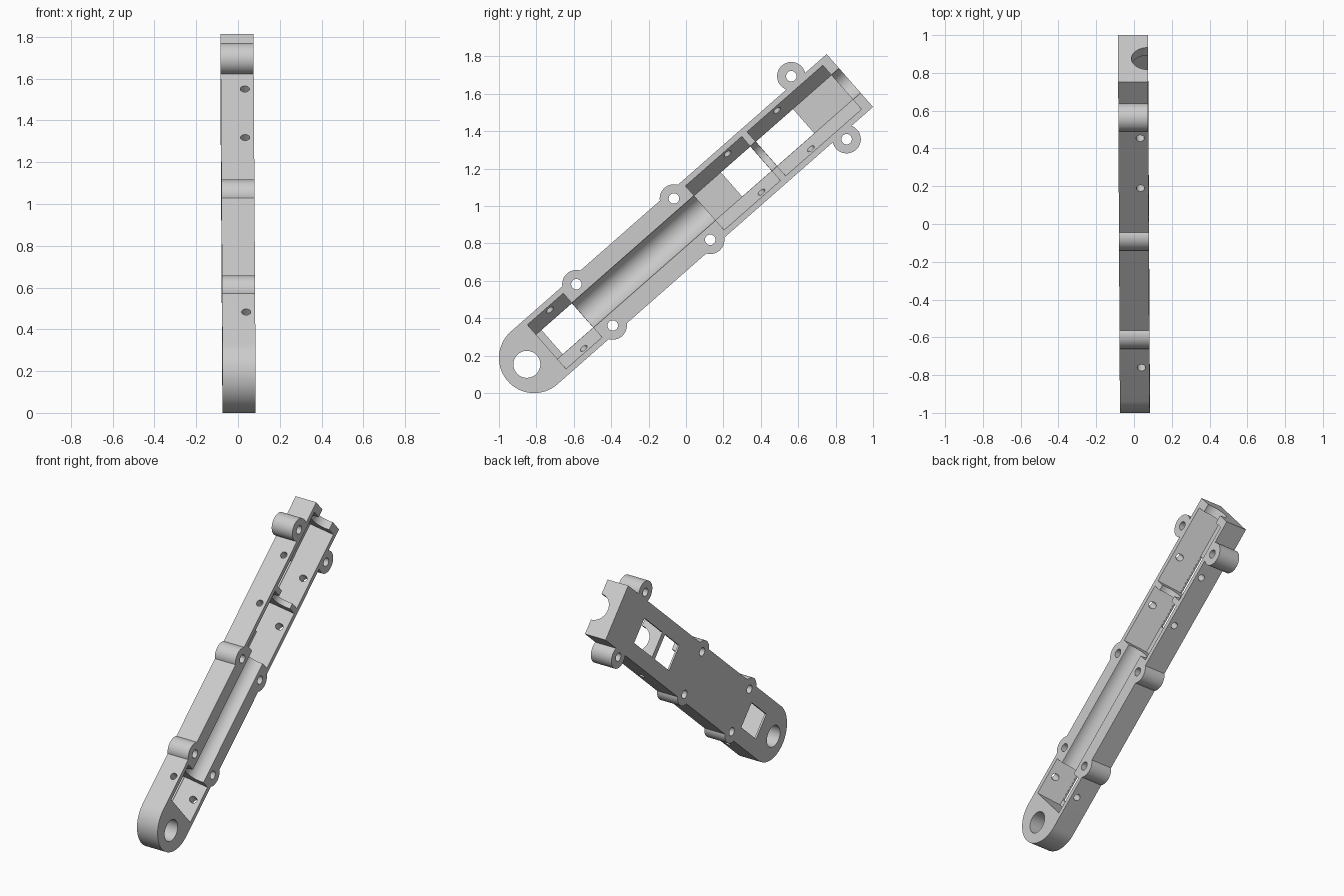
import bpy, bmesh, math
from mathutils import Matrix, Vector

default = bpy.data.objects.get("Cube")
if default:
    bpy.data.objects.remove(default, do_unlink=True)

# Local frame: X along the arm, Y across it, Z through the thickness (open side up)
HALF_T = 0.079
HALF_W = 0.188
LENGTH = 2.247
FLOOR = -0.066       # pocket floor level
TOP_W, FLOOR_W = 0.157, 0.087
ANGLE = math.radians(41.3)

grey = bpy.data.materials.new("light_grey")
grey.use_nodes = True
colour = (0.6, 0.6, 0.6, 1)
grey.diffuse_color = colour
grey.node_tree.nodes["Principled BSDF"].inputs["Base Color"].default_value = colour


def make_object(name, bm):
    bmesh.ops.recalc_face_normals(bm, faces=bm.faces)
    mesh = bpy.data.meshes.new(name)
    bm.to_mesh(mesh)
    bm.free()
    mesh.materials.append(grey)
    obj = bpy.data.objects.new(name, mesh)
    bpy.context.collection.objects.link(obj)
    return obj


def cylinder(name, centre, radius, depth, axis="Z", segments=48):
    bm = bmesh.new()
    turn = {"Z": Matrix(),
            "X": Matrix.Rotation(math.pi / 2, 4, "Y"),
            "Y": Matrix.Rotation(math.pi / 2, 4, "X")}[axis]
    bmesh.ops.create_cone(bm, cap_ends=True, segments=segments, radius1=radius,
                          radius2=radius, depth=depth,
                          matrix=Matrix.Translation(centre) @ turn)
    return make_object(name, bm)


def tapered_block(name, x0, x1, z0, z1, half0, half1):
    """Block whose half width goes from half0 at z0 to half1 at z1."""
    bm = bmesh.new()
    bmesh.ops.create_cube(bm, size=2)
    for v in bm.verts:
        low = v.co.z < 0
        v.co = Vector((x0 if v.co.x < 0 else x1,
                       v.co.y * (half0 if low else half1),
                       z0 if low else z1))
    return make_object(name, bm)


def combine(target, tool, operation):
    mod = target.modifiers.new(operation, "BOOLEAN")
    mod.operation = operation
    mod.solver = "EXACT"
    mod.object = tool
    bpy.context.view_layer.objects.active = target
    bpy.ops.object.modifier_apply(modifier=mod.name)
    bpy.data.objects.remove(tool, do_unlink=True)


# Arm body: round at one end, square at the other
bm = bmesh.new()
outline = [(LENGTH, -HALF_W), (LENGTH, HALF_W)]
steps = 40
for i in range(steps + 1):
    a = math.pi / 2 + math.pi * i / steps
    outline.append((HALF_W * math.cos(a), HALF_W * math.sin(a)))
base = bm.faces.new([bm.verts.new((x, y, -HALF_T)) for x, y in outline])
wall = bmesh.ops.extrude_face_region(bm, geom=[base])["geom"]
bmesh.ops.translate(bm, vec=(0, 0, 2 * HALF_T),
                    verts=[g for g in wall if isinstance(g, bmesh.types.BMVert)])
arm = make_object("arm_half_shell", bm)

# Screw lugs along both edges
lugs = [(x, side * y) for x, y in ((0.43, 0.147), (1.124, 0.147), (2.027, 0.224))
        for side in (1, -1)]
for x, y in lugs:
    combine(arm, cylinder("lug", (x, y, 0), 0.076, 2 * HALF_T), "UNION")

# Pockets with sloping sides, each with a window through the floor
for x0, x1, win0, win1 in ((0.09, 0.345, 0.128, 0.344),
                           (1.215, 1.615, 1.405, 1.614),
                           (1.653, 2.192, 1.654, 1.918)):
    slope = (TOP_W - FLOOR_W) / (HALF_T - FLOOR)
    over = 0.02
    combine(arm, tapered_block("pocket", x0, x1, FLOOR, HALF_T + over,
                               FLOOR_W, TOP_W + slope * over), "DIFFERENCE")
    combine(arm, tapered_block("window", win0, win1, -0.2, 0.0,
                               FLOOR_W - 0.001, FLOOR_W - 0.001), "DIFFERENCE")

# Half-round channel through the middle, the rib and the square end
combine(arm, cylinder("channel", (1.3, 0, HALF_T), 0.088, 2.0, "X", 64), "DIFFERENCE")

# Pivot hole, lug holes and cross holes through the side walls
combine(arm, cylinder("pivot_hole", (-0.052, 0, 0), 0.072, 1), "DIFFERENCE")
for x, y in lugs:
    combine(arm, cylinder("lug_hole", (x, y, 0), 0.028, 1, segments=32), "DIFFERENCE")
for x in (0.233, 1.498, 1.85):
    combine(arm, cylinder("cross_hole", (x, 0, 0.036), 0.022, 1, "Y", 24), "DIFFERENCE")

# Stand the arm up at its angle, with its slight sideways lean
c, s = math.cos(ANGLE), math.sin(ANGLE)
lean = 0.004
arm.data.transform(Matrix(((-lean, 0, 1, lean * LENGTH * 0.46),
                           (c, -s, 0, -1 + HALF_W),
                           (s, c, 0, HALF_W),
                           (0, 0, 0, 1))))

bpy.ops.object.select_all(action="DESELECT")
arm.select_set(True)
bpy.context.view_layer.objects.active = arm
bpy.ops.object.shade_smooth_by_angle(angle=math.radians(30))
